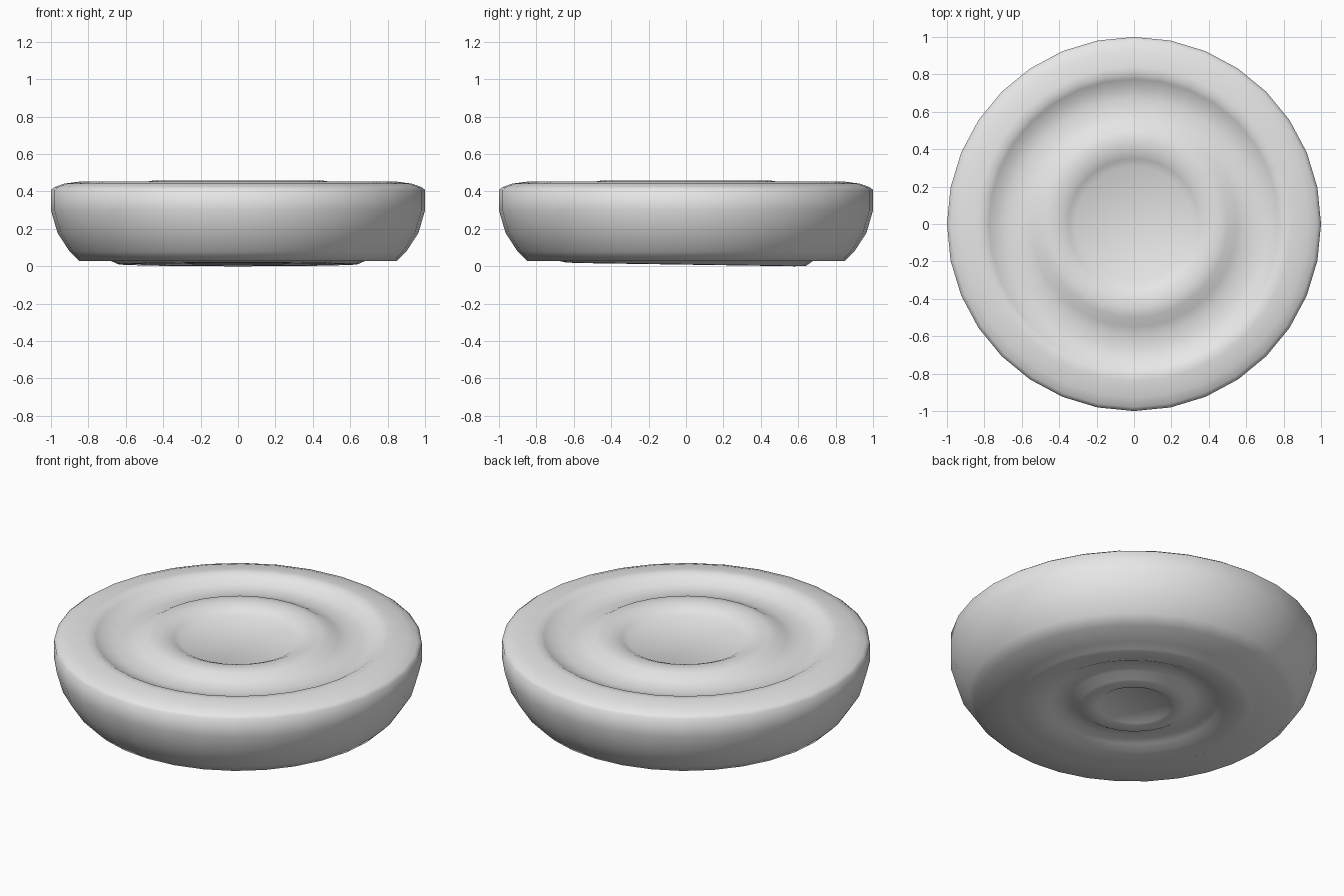
import bpy, bmesh, math

if "Cube" in bpy.data.objects:
    bpy.data.objects.remove(bpy.data.objects["Cube"])

SIDES = 32

# Closed outline (radius, height), from the top centre round to the bottom centre
top = [(0.31, 0.415), (0.35, 0.437), (0.39, 0.454), (0.45, 0.46), (0.50, 0.452),
       (0.55, 0.425), (0.60, 0.41), (0.67, 0.405), (0.73, 0.415), (0.775, 0.44),
       (0.80, 0.455), (0.84, 0.455)]
side = [(0.93, 0.443), (0.98, 0.425), (1.0, 0.41), (1.0, 0.30), (0.965, 0.18),
        (0.90, 0.08), (0.85, 0.03)]
underside = [(0.68, 0.03), (0.64, 0.012), (0.58, 0.01), (0.51, 0.012),
             (0.46, 0.035), (0.40, 0.05), (0.34, 0.045), (0.29, 0.018),
             (0.24, 0.012), (0.20, 0.018), (0.18, 0.03)]
TILT = 0.015      # slight lean of the raised underside rings


def lathe(name, profile, material):
    bm = bmesh.new()
    rings = []
    for r, z in profile:
        ring = []
        for i in range(SIDES):
            a = 2 * math.pi * i / SIDES
            x, y = r * math.cos(a), r * math.sin(a)
            lean = TILT * y if z < 0.06 and r < 0.66 else 0
            ring.append(bm.verts.new((x, y, z - lean)))
        rings.append(ring)
    for a, b in zip(rings, rings[1:]):
        for i in range(SIDES):
            j = (i + 1) % SIDES
            bm.faces.new((a[i], b[i], b[j], a[j]))
    # Flat central discs
    bm.faces.new(rings[0])
    bm.faces.new(rings[-1][::-1])
    bmesh.ops.recalc_face_normals(bm, faces=bm.faces[:])
    low = min(v.co.z for v in bm.verts)
    bmesh.ops.translate(bm, verts=bm.verts[:], vec=(0, 0, -low))
    mesh = bpy.data.meshes.new(name)
    bm.to_mesh(mesh)
    bm.free()
    mesh.materials.append(material)
    obj = bpy.data.objects.new(name, mesh)
    bpy.context.collection.objects.link(obj)
    bpy.context.view_layer.objects.active = obj
    obj.select_set(True)
    bpy.ops.object.shade_smooth_by_angle(angle=math.radians(65))
    return obj


grey = bpy.data.materials.new("light_grey")
grey.diffuse_color = (0.8, 0.8, 0.8, 1)
grey.use_nodes = True
grey.node_tree.nodes["Principled BSDF"].inputs["Base Color"].default_value = grey.diffuse_color

# Round disc with ringed top and underside
lathe("ringed_disc", top + side + underside, grey)
